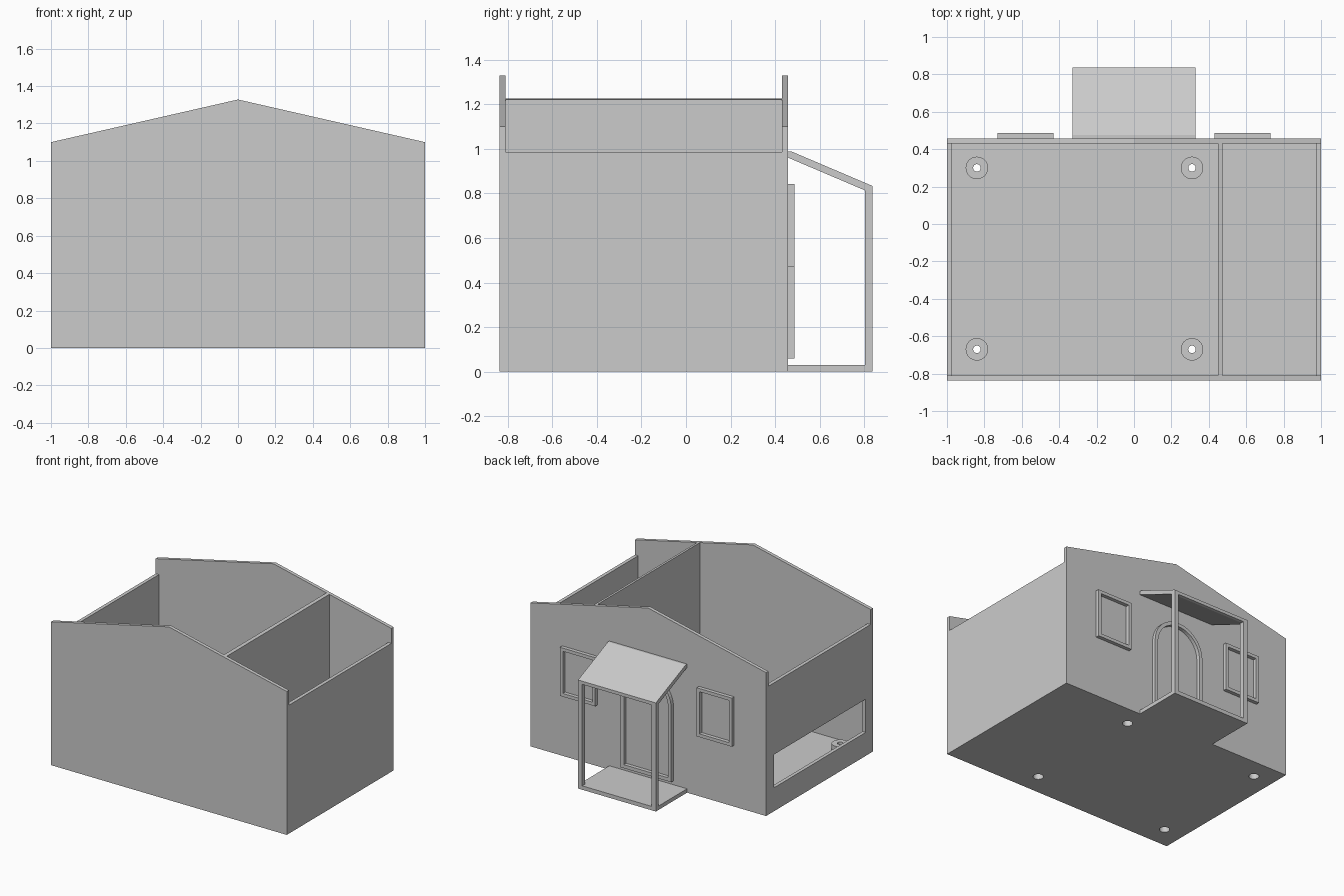
import bpy, bmesh
from math import pi, sin, cos
from mathutils import Vector

cube = bpy.data.objects.get("Cube")
if cube:
    bpy.data.objects.remove(cube, do_unlink=True)

grey = bpy.data.materials.new("plain grey")
grey.use_nodes = True
grey.diffuse_color = (0.6, 0.6, 0.6, 1)
grey.node_tree.nodes["Principled BSDF"].inputs["Base Color"].default_value = (0.6, 0.6, 0.6, 1)

FRONT, BACK = -0.837, 0.458      # outer faces of the gable walls
T = 0.027                        # wall thickness
FLOOR = 0.03
EAVE, RIDGE = 1.1, 1.328


def gable_z(x):
    return RIDGE - (RIDGE - EAVE) * abs(x)


def finish(name, bm):
    bmesh.ops.recalc_face_normals(bm, faces=bm.faces)
    mesh = bpy.data.meshes.new(name)
    bm.to_mesh(mesh)
    bm.free()
    mesh.materials.append(grey)
    obj = bpy.data.objects.new(name, mesh)
    bpy.context.collection.objects.link(obj)
    return obj


def prism(name, points, lo, hi, axis="y"):
    """Extrude a flat outline, (x, z) along y or (y, z) along x."""
    bm = bmesh.new()
    place = (lambda p, d: (p[0], d, p[1])) if axis == "y" else (lambda p, d: (d, p[0], p[1]))
    face = bm.faces.new([bm.verts.new(place(p, lo)) for p in points])
    ext = bmesh.ops.extrude_face_region(bm, geom=[face])
    verts = [g for g in ext["geom"] if isinstance(g, bmesh.types.BMVert)]
    step = Vector((0, hi - lo, 0)) if axis == "y" else Vector((hi - lo, 0, 0))
    bmesh.ops.translate(bm, verts=verts, vec=step)
    return finish(name, bm)


def box(name, x, y, z):
    return prism(name, [(x[0], z[0]), (x[1], z[0]), (x[1], z[1]), (x[0], z[1])], *y)


def frame(name, outer, inner, lo, hi):
    """Raised border between two outlines with matching points."""
    bm = bmesh.new()
    loops = [[bm.verts.new((x, d, z)) for x, z in pts]
             for pts, d in ((outer, lo), (outer, hi), (inner, hi), (inner, lo))]
    n = len(outer)
    for a, b in zip(loops, loops[1:] + loops[:1]):
        for i in range(n):
            j = (i + 1) % n
            bm.faces.new((a[i], a[j], b[j], b[i]))
    return finish(name, bm)


def cut(obj, cutter):
    mod = obj.modifiers.new("opening", "BOOLEAN")
    mod.operation, mod.solver, mod.object = "DIFFERENCE", "EXACT", cutter
    bpy.context.view_layer.objects.active = obj
    bpy.ops.object.modifier_apply(modifier=mod.name)
    bpy.data.objects.remove(cutter, do_unlink=True)


def lathe(name, profile, x, y, steps=32):
    bm = bmesh.new()
    rings = [[bm.verts.new((x + r * cos(2 * pi * i / steps), y + r * sin(2 * pi * i / steps), z))
              for i in range(steps)] for r, z in profile]
    for a, b in zip(rings, rings[1:]):
        for i in range(steps):
            j = (i + 1) % steps
            bm.faces.new((a[i], a[j], b[j], b[i]))
    return bm, rings


# Gable walls
gable = [(-1, 0), (1, 0), (1, EAVE), (0, RIDGE), (-1, EAVE)]
prism("front_wall", gable, FRONT, FRONT + T)
prism("back_wall", gable, BACK - T, BACK)

# Side walls, the right one with a low wide opening
inside = (FRONT + T, BACK - T)
box("left_wall", (1 - T, 1), inside, (0, 0.985))
right_wall = box("right_wall", (-1, -1 + T), inside, (0, 0.985))
cut(right_wall, box("opening_cutter", (-1.1, -0.9), (-0.75, 0.36), (0.18, 0.435)))

# Partition following the roof slope
prism("partition", [(0.449, FLOOR), (0.473, FLOOR), (0.473, gable_z(0.473)),
                    (0.449, gable_z(0.449))], *inside)

# Floor with screw bosses and counterbored holes
floor = box("floor", (-1 + T, 1 - T), inside, (0, FLOOR))
for x in (-0.84, 0.31):
    for y in (-0.67, 0.30):
        bm, rings = lathe("hole", [(0.036, -0.1), (0.036, 0.1)], x, y)
        for ring in rings:
            bm.faces.new(ring)
        cut(floor, finish("hole_cutter", bm))
        bm, rings = lathe("boss", [(0.036, 0), (0.036, 0.05), (0.02, 0.05),
                                   (0.02, 0.085), (0.06, 0.085), (0.06, FLOOR)], x, y)
        boss = finish("screw_boss", bm)
        bpy.ops.object.select_all(action="DESELECT")
        boss.select_set(True)
        bpy.context.view_layer.objects.active = boss
        bpy.ops.object.shade_smooth_by_angle()


# Window frames
def rect(cx, inset):
    w = 0.15 - inset
    lo, hi = 0.47 + inset, 0.843 - inset
    return [(cx - w, lo), (cx + w, lo), (cx + w, hi), (cx - w, hi)]


for side, cx in (("left", 0.58), ("right", -0.58)):
    frame(side + "_window_frame", rect(cx, 0), rect(cx, 0.025), BACK, BACK + 0.028)


# Arched door frame
def arch(inset):
    r = 0.215 - inset
    top = [(r * cos(pi * i / 24), 0.625 + r * sin(pi * i / 24)) for i in range(25)]
    return [(-r, 0.06 + inset), (r, 0.06 + inset)] + top


frame("door_frame", arch(0), arch(0.027), BACK, BACK + 0.028)

# Porch: slab, two posts and a sloping canopy
EDGE, HALF = 0.837, 0.33
box("porch_floor", (-HALF, HALF), (BACK, EDGE), (0, FLOOR))
for side, x in (("left", HALF - 0.035), ("right", -HALF)):
    prism(side + "_porch_post", [(0.802, FLOOR), (EDGE, FLOOR), (EDGE, 0.808),
                                 (0.802, 0.82)], x, x + 0.035, "x")
prism("porch_canopy", [(BACK, 0.96), (0.815, 0.808), (EDGE, 0.808), (EDGE, 0.833),
                       (0.475, 0.987), (BACK, 0.987)], -HALF, HALF, "x")
